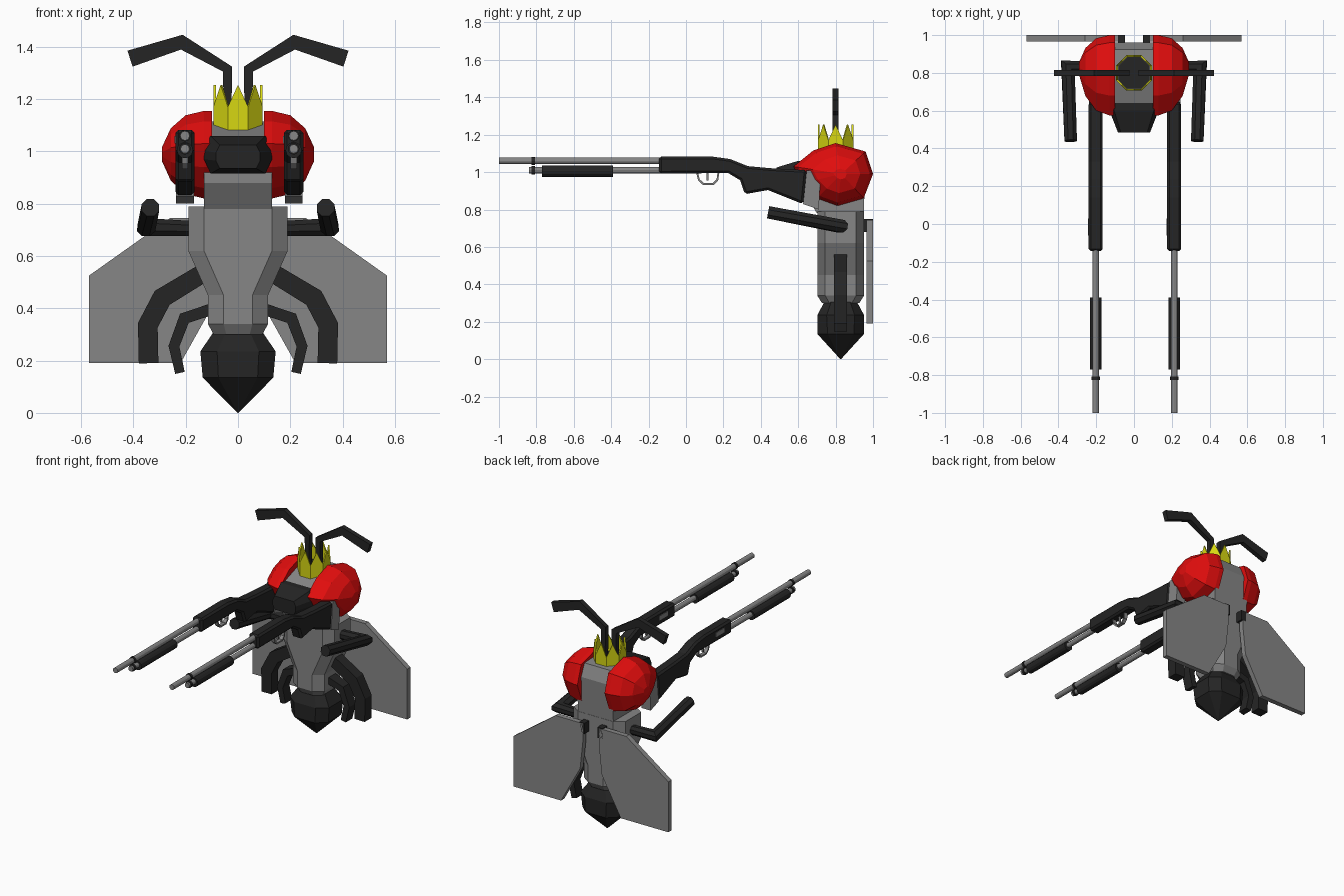
import bpy, bmesh, math
from mathutils import Vector

if "Cube" in bpy.data.objects:
    bpy.data.objects.remove(bpy.data.objects["Cube"])


def material(name, rgb):
    m = bpy.data.materials.new(name)
    m.diffuse_color = (*rgb, 1)
    m.use_nodes = True
    m.node_tree.nodes["Principled BSDF"].inputs["Base Color"].default_value = m.diffuse_color
    return m


GREY = material("grey", (0.24, 0.24, 0.24))
BLACK = material("black", (0.018, 0.018, 0.018))
RED = material("red", (0.75, 0.004, 0.004))
YELLOW = material("yellow", (0.68, 0.68, 0.006))


def finish(bm, name, mat, mirror=False):
    bmesh.ops.recalc_face_normals(bm, faces=bm.faces)
    me = bpy.data.meshes.new(name)
    bm.to_mesh(me)
    bm.free()
    me.materials.append(mat)
    ob = bpy.data.objects.new(name, me)
    bpy.context.collection.objects.link(ob)
    if mirror:
        ob.modifiers.new("mirror", "MIRROR").use_mirror_merge = False
    return ob


def loft(name, rings, mat, mirror=False, caps=True, closed=False):
    """Skin a list of equal-length point rings."""
    bm = bmesh.new()
    vs = [[bm.verts.new(p) for p in r] for r in rings]
    n = len(vs[0])
    pairs = list(zip(vs, vs[1:])) + ([(vs[-1], vs[0])] if closed else [])
    for a, b in pairs:
        for i in range(n):
            j = (i + 1) % n
            bm.faces.new((a[i], a[j], b[j], b[i]))
    if caps and not closed:
        bm.faces.new(vs[0])
        bm.faces.new(vs[-1])
    return finish(bm, name, mat, mirror)


def prism_x(name, yz, x0, x1, mat, mirror=False):
    return loft(name, [[(x, y, z) for y, z in yz] for x in (x0, x1)], mat, mirror)


def prism_y(name, xz, y0, y1, mat, mirror=False):
    return loft(name, [[(x, y, z) for x, z in xz] for y in (y0, y1)], mat, mirror)


def box(name, x0, x1, y0, y1, z0, z1, mat, mirror=False):
    return prism_x(name, [(y0, z0), (y1, z0), (y1, z1), (y0, z1)], x0, x1, mat, mirror)


def rod_y(name, x, z, r, y0, y1, mat, n=12):
    ring = [(x + r * math.cos(math.tau * i / n), z + r * math.sin(math.tau * i / n)) for i in range(n)]
    return prism_y(name, ring, y0, y1, mat)


def tube(name, pts, radii, mat, n=8, mirror=False):
    """Round limb along a path, with mitred bends."""
    pts = [Vector(p) for p in pts]
    rings = []
    for i, p in enumerate(pts):
        d0 = (p - pts[i - 1]).normalized() if i else (pts[1] - p).normalized()
        d1 = (pts[i + 1] - p).normalized() if i < len(pts) - 1 else d0
        t = (d0 + d1).normalized()
        u = t.cross(Vector((0, 0, 1))).normalized()
        v = u.cross(t)
        s = 1 / max(0.5, t.dot(d0))
        ring = []
        for k in range(n):
            a = math.tau * (k + 0.5) / n
            ring.append(p + radii[i] * (u * math.cos(a) * s + v * math.sin(a)))
        rings.append(ring)
    return loft(name, rings, mat, mirror)


def ribbon(name, pts, widths, y0, y1, mat):
    """Bent flat bar in the xz plane with mitred corners, mirrored."""
    pts = [Vector(p) for p in pts]
    rings = []
    for i, p in enumerate(pts):
        d0 = (p - pts[i - 1]).normalized() if i else (pts[1] - p).normalized()
        d1 = (pts[i + 1] - p).normalized() if i < len(pts) - 1 else d0
        t = (d0 + d1).normalized()
        o = Vector((-t.y, t.x)) * widths[i] / 2 / max(0.5, t.dot(d0))
        a, b = p + o, p - o
        rings.append([(a.x, y0, a.y), (b.x, y0, b.y), (b.x, y1, b.y), (a.x, y1, a.y)])
    return loft(name, rings, mat, True)


def octo(hx, cx, hy, cy, z, yc=0.827):
    """Chamfered rectangular ring at height z."""
    return [(x, yc + y, z) for x, y in ((hx, -cy), (hx, cy), (cx, hy), (-cx, hy),
                                        (-hx, cy), (-hx, -cy), (-cx, -hy), (cx, -hy))]


# Thorax and pointed abdomen
loft("thorax", [octo(.19, .13, .125, .083, .79), octo(.19, .13, .125, .083, .62),
                octo(.115, .055, .125, .083, .45), octo(.115, .055, .125, .083, .34),
                octo(.093, .045, .10, .06, .30)], GREY)
loft("abdomen", [octo(.093, .045, .085, .05, .31), octo(.144, .08, .125, .075, .235),
                 octo(.135, .075, .125, .07, .135), octo(.002, .001, .002, .001, 0)], BLACK)

# Head block and mouth
prism_x("head", [(.70, .78), (.95, .78), (.96, 1.03), (.925, 1.11), (.80, 1.115),
                 (.64, 1.06), (.64, .88)], -.13, .13, GREY)


def mouth_ring(y, hx, cx, z0, z1, c):
    return [(hx, y, z0 + c), (hx, y, z1 - c), (cx, y, z1), (-cx, y, z1),
            (-hx, y, z1 - c), (-hx, y, z0 + c), (-cx, y, z0), (cx, y, z0)]


loft("mouth", [mouth_ring(.66, .13, .105, .915, 1.06, .055), mouth_ring(.60, .13, .105, .915, 1.06, .055),
               mouth_ring(.485, .085, .07, .935, 1.025, .03)], BLACK)

# Faceted eyes
rim = [(.575, 1.03), (.68, 1.115), (.80, 1.155), (.96, 1.11), (1.0, .99),
       (.95, .86), (.81, .82), (.70, .86), (.62, .94)]
loft("eyes", [[(x, .83 + (y - .83) * s, .99 + (z - .99) * s) for y, z in rim]
              for x, s in ((.10, 1), (.13, 1), (.20, .9), (.257, .6), (.29, .17))], RED, True)

# Crown: eight-sided band with a spike on every side
bm = bmesh.new()
for k in range(8):
    def at(a, r, z):
        return (r * math.sin(a), .80 - r * math.cos(a), z)
    a = math.tau * k / 8
    h = math.pi / 8
    inner, outer = [], []
    for r, store in ((.102, outer), (.092, inner)):
        store += [bm.verts.new(at(a - h, r, 1.06)), bm.verts.new(at(a + h, r, 1.06)),
                  bm.verts.new(at(a + h, r, 1.17)), bm.verts.new(at(a, r * math.cos(h), 1.255)),
                  bm.verts.new(at(a - h, r, 1.17))]
    bm.faces.new(outer)
    bm.faces.new(inner[::-1])
    for i in (0, 2, 3):
        bm.faces.new((outer[i], outer[i + 1], inner[i + 1], inner[i]))
bmesh.ops.remove_doubles(bm, verts=bm.verts, dist=.0005)
finish(bm, "crown", YELLOW)
loft("crown_cap", [[(.09 * math.cos(math.tau * (i + .5) / 8), .80 + .09 * math.sin(math.tau * (i + .5) / 8), z)
                    for i in range(8)] for z in (1.07, 1.13)], BLACK)

# Antennae, legs
ribbon("antennae", [(.04, 1.10), (.04, 1.315), (.215, 1.418), (.413, 1.355)],
       [.03, .034, .052, .064], .783, .815, BLACK)
ribbon("large_legs", [(.10, .555), (.29, .44), (.345, .335), (.342, .19)], [.07, .075, .075, .075], .79, .86, BLACK)
ribbon("small_legs", [(.09, .40), (.205, .362), (.245, .255), (.222, .153)], [.045, .043, .04, .037], .79, .86, BLACK)

# Arms reaching forward
tube("arms", [(.15, .83, .705), (.35, .83, .71), (.335, .44, .785)], [.03, .037, .036], BLACK, mirror=True)

# Wings and their hinges
prism_y("wings", [(.06, .745), (.26, .745), (.57, .525), (.57, .19), (.22, .19), (.08, .44), (.06, .62)],
        .966, 1.0, GREY, True)
box("wing_hinges", .047, .085, .94, 1.0, .68, .75, BLACK, True)

# Two long guns
stock = [(-.144, 1.083), (.14, 1.083), (.235, 1.07), (.33, 1.032), (.45, 1.021), (.645, 1.01),
         (.626, .829), (.438, .904), (.315, .882), (.289, .957), (.225, .995), (-.144, .992)]
for side, s in (("left", -.203), ("right", .203 + .01)):
    rod_y(side + "_barrel", s, 1.06, .018, -1.0, -.12, GREY)
    rod_y(side + "_magazine_tube", s, 1.01, .017, -.84, -.12, GREY)
    rod_y(side + "_pump", s, 1.005, .031, -.77, -.39, BLACK)
    rod_y(side + "_front_clamp", s, 1.06, .022, -.825, -.808, BLACK)
    rod_y(side + "_tube_clamp", s, 1.01, .022, -.825, -.808, BLACK)
    # stock body with chamfered long edges
    cy, cz = .25, 1.0
    body = prism_x(side + "_stock", stock, s - .037, s + .037, BLACK)
    bev = body.modifiers.new("chamfer", "BEVEL")
    bev.width = .012
    bev.segments = 1
    bev.limit_method = 'ANGLE'
    bev.angle_limit = math.radians(50)
    prism_x(side + "_butt_pad", [(.645, 1.01), (.72, 1.0), (.71, .80), (.626, .829)], s - .034, s + .034, GREY)
    # trigger guard: square-section loop
    path = [(.055, .995), (.065, .955), (.09, .932), (.15, .932), (.172, .955), (.178, .995)]
    c = Vector((.117, .995))
    rings = []
    for p in path:
        q = c + (Vector(p) - c) * .84
        rings.append([(s - .012, *p), (s + .012, *p), (s + .012, *q), (s - .012, *q)])
    loft(side + "_trigger_guard", rings, GREY)
    box(side + "_trigger", s - .005, s + .005, .11, .12, .955, 1.0, GREY)
    box(side + "_ejection_port", s - .040, s - .03, -.06, .03, 1.03, 1.06, GREY)
